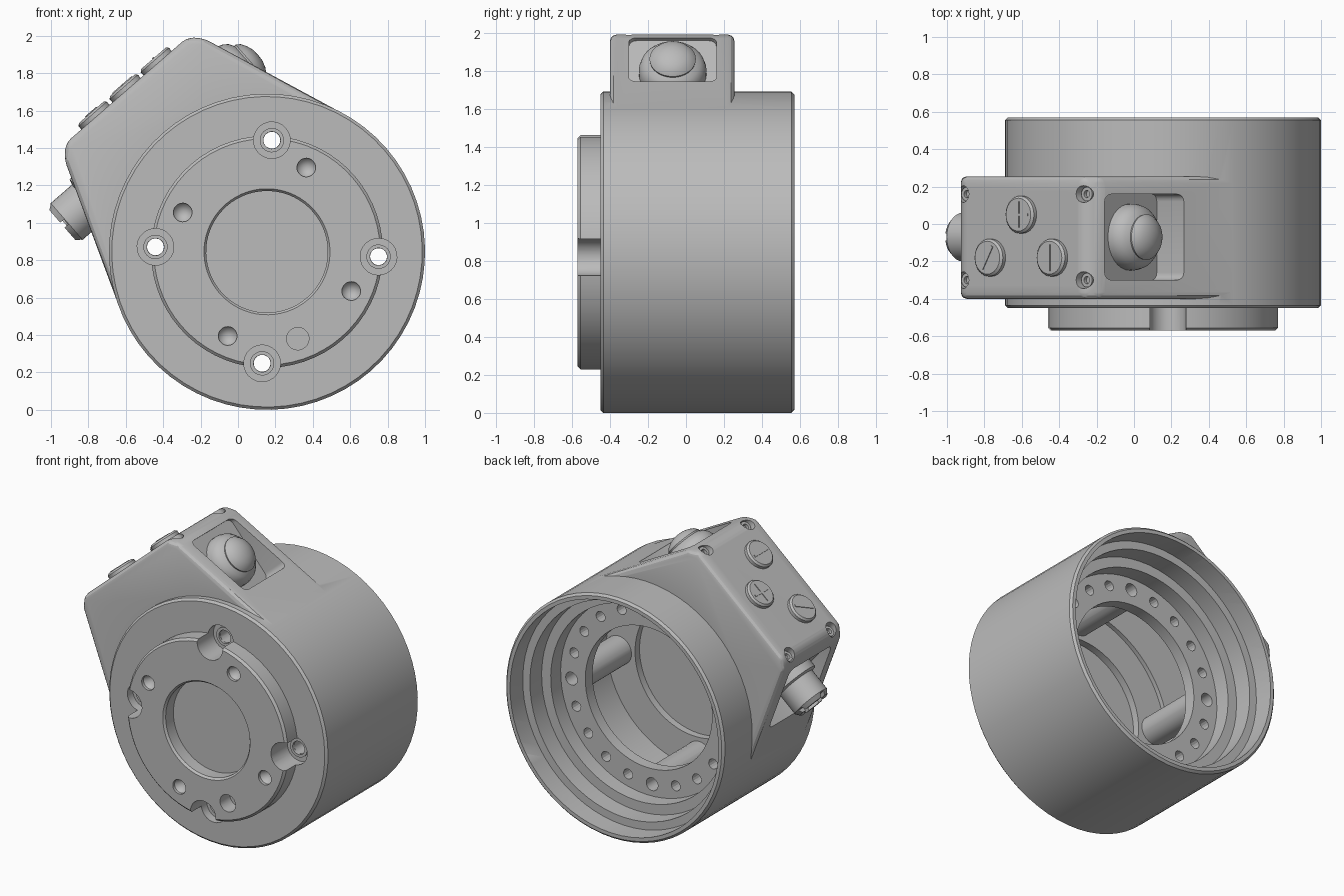
import bpy, bmesh
from math import radians, cos, sin
from mathutils import Matrix, Vector

cube = bpy.data.objects.get("Cube")
if cube:
    bpy.data.objects.remove(cube)

mat = bpy.data.materials.new("plain grey")
mat.use_nodes = True
GREY = (0.5, 0.5, 0.5, 1)
mat.diffuse_color = GREY
mat.node_tree.nodes["Principled BSDF"].inputs["Base Color"].default_value = GREY

# Local frame: x runs along the control panel, z points out through it
FRAME = Matrix.Translation((0.155, 0, 0.845)) @ Matrix.Rotation(radians(-41), 4, 'Y')
ALONG_Y = Matrix.Rotation(radians(-90), 4, 'X')
MID = -0.07      # depth centre of the housing
TOP = 1.145      # height of the control panel
SEAT = 0.482     # distance of the side pocket floors
SIDE_W = 0.825   # height of the side control axes


def finish(name, bm, local=Matrix()):
    bmesh.ops.recalc_face_normals(bm, faces=bm.faces)
    mesh = bpy.data.meshes.new(name)
    bm.to_mesh(mesh)
    bm.free()
    mesh.transform(FRAME @ local)
    mesh.materials.append(mat)
    ob = bpy.data.objects.new(name, mesh)
    bpy.context.collection.objects.link(ob)
    return ob


def lathe(name, profile, local=Matrix(), steps=32):
    """Spin (radius, height) points about z; ends lie on the axis."""
    bm = bmesh.new()
    verts = [bm.verts.new((r, 0, h)) for r, h in profile]
    edges = [bm.edges.new(p) for p in zip(verts, verts[1:])]
    bmesh.ops.spin(bm, geom=verts + edges, cent=(0, 0, 0), axis=(0, 0, 1),
                   angle=radians(360), steps=steps)
    bmesh.ops.remove_doubles(bm, verts=bm.verts, dist=1e-5)
    return finish(name, bm, local)


def rod(name, radius, lo, hi, local=Matrix(), steps=24):
    return lathe(name, [(0, lo), (radius, lo), (radius, hi), (0, hi)], local, steps)


def box(name, lo, hi, local=Matrix(), round_axis=None, radius=0.04):
    bm = bmesh.new()
    bmesh.ops.create_cube(bm, size=1)
    lo, hi = Vector(lo), Vector(hi)
    for v in bm.verts:
        v.co = Vector([(a + b) / 2 + c * (b - a) for a, b, c in zip(lo, hi, v.co)])
    if round_axis is not None:
        edges = [e for e in bm.edges
                 if abs((e.verts[0].co - e.verts[1].co)[round_axis]) > 1e-4]
        bmesh.ops.bevel(bm, geom=edges, offset=radius, segments=4,
                        profile=0.5, affect='EDGES')
    return finish(name, bm, local)


def combine(target, tool, operation):
    """Apply a boolean and discard the tool."""
    mod = target.modifiers.new("bool", 'BOOLEAN')
    mod.object, mod.operation, mod.solver = tool, operation, 'EXACT'
    bpy.context.view_layer.update()
    graph = bpy.context.evaluated_depsgraph_get()
    mesh = bpy.data.meshes.new_from_object(target.evaluated_get(graph))
    target.modifiers.clear()
    target.data = mesh
    bpy.data.objects.remove(tool)


def around(degrees, radius):
    """Axis parallel to y, at an angle and radius from the body centre."""
    a = radians(degrees)
    return Matrix.Translation((radius * cos(a), 0, radius * sin(a))) @ ALONG_Y


# Round body with the raised front flange and its shallow central recess
body = lathe("round_body", [
    (0, -.47), (.325, -.47), (.325, -.555), (.337, -.57), (.605, -.57), (.62, -.555),
    (.62, -.45), (.83, -.45), (.845, -.435), (.845, .555), (.83, .57), (0, .57)],
    ALONG_Y, 64)

# Control housing, tangent to the body on both sides, with cut upper corners
half = [(.6, 0), (.79, .296), (.493, 1.085), (.43, TOP)]
bm = bmesh.new()
outline = half + [(-u, w) for u, w in reversed(half)]
base = bm.faces.new([bm.verts.new((u, -.40, w)) for u, w in outline])
ext = bmesh.ops.extrude_face_region(bm, geom=[base])["geom"]
bmesh.ops.translate(bm, vec=(0, .655, 0),
                    verts=[g for g in ext if isinstance(g, bmesh.types.BMVert)])
bmesh.ops.recalc_face_normals(bm, faces=bm.faces)
rounded = [e for e in bm.edges if max(v.co.z for v in e.verts) > .5]
bmesh.ops.bevel(bm, geom=rounded, offset=.035, segments=3, profile=.5, affect='EDGES')
combine(body, finish("housing", bm), 'UNION')

# Stepped rear opening, inner ring and cavity
combine(body, lathe("cavity", [
    (0, -.38), (.47, -.38), (.47, -.33), (.69, -.33), (.69, .11), (.49, .11), (.49, .19),
    (.68, .19), (.68, .3), (.75, .3), (.75, .43), (.805, .43), (.805, .6), (0, .6)],
    ALONG_Y, 64), 'DIFFERENCE')
combine(body, box("housing_cavity", (-.4, -.3, 0), (.4, .08, 1)), 'DIFFERENCE')

# Side pockets
for s in (-1, 1):
    ends = sorted((s * SEAT, s * 1.1))
    combine(body, box("pocket", (ends[0], MID - .23, .605), (ends[1], MID + .23, 1.055),
                      round_axis=0), 'DIFFERENCE')

# Four bolt posts with counterbores, drilled right through
for k in range(4):
    at = around(46.5 + 90 * k, .597)
    combine(body, rod("post", .1, -.35, .13, at), 'UNION')
    combine(body, rod("counterbore", .098, -.7, -.39, at), 'DIFFERENCE')
    combine(body, rod("bolt_hole", .045, -.5, .4, at), 'DIFFERENCE')
    # Drilled dimples in the flange
    dimple = lathe("dimple", [(0, -.7), (.05, -.7), (.05, -.55), (0, -.48)],
                   around(24 + 90 * k, .497), 24)
    combine(body, dimple, 'DIFFERENCE')
combine(body, rod("locating_hole", .06, -.7, -.46, around(-111.5, .493)), 'DIFFERENCE')

# Small holes in the rear ring
for k in range(20):
    if k % 5:
        combine(body, rod("ring_hole", .035, .06, .25, around(46.5 + 18 * k, .597), 14),
                'DIFFERENCE')

# Panel screws sunk in the housing corners
for u in (-.425, .425):
    for y in (MID - .23, MID + .23):
        at = Matrix.Translation((u, y, 0))
        combine(body, rod("screw_hole", .045, 1.08, 1.3, at, 20), 'DIFFERENCE')
        lathe("panel_screw", [(0, 1.075), (.038, 1.075), (.038, 1.11), (.02, 1.11),
                              (.02, 1.09), (0, 1.09)], at, 20)

# Washers at the bottom of the counterbores
for k in range(4):
    lathe("bolt_washer", [(.046, -.385), (.065, -.385), (.065, -.405),
                          (.046, -.405), (.046, -.385)], around(46.5 + 90 * k, .597), 24)

# Three push buttons with thin symbol bars
for u, y, bars in ((-.22, -.18, (60,)), (0, .05, (0, 90)), (.22, -.18, (90,))):
    at = Matrix.Translation((u, y, TOP))
    lathe("push_button", [(0, -.02), (.1, -.02), (.1, .022), (.088, .034), (0, .034)], at)
    for turn in bars:
        box("button_symbol", (-.07, -.007, .03), (.07, .007, .039),
            at @ Matrix.Rotation(radians(turn), 4, 'Z'))

# Domed button in the right pocket
to_right = Matrix.Translation((SEAT, MID, SIDE_W)) @ Matrix.Rotation(radians(90), 4, 'Y')
lathe("domed_button", [(0, -.01), (.178, -.01), (.178, .03), (.168, .065), (.147, .092),
                       (.12, .108), (.122, .118), (.105, .14), (.075, .158), (.04, .17),
                       (0, .173)], to_right)

# Socket connector in the left pocket
to_left = Matrix.Translation((-SEAT, MID, SIDE_W)) @ Matrix.Rotation(radians(-90), 4, 'Y')
connector = lathe("socket_connector", [
    (0, -.01), (.16, -.01), (.16, .06), (.13, .07), (.13, .22), (.108, .25),
    (.075, .25), (.075, .19), (0, .19)], to_left)
for turn in (0, 90):
    combine(connector, box("key_slot", (-.2, -.018, .225), (.2, .018, .3),
                           to_left @ Matrix.Rotation(radians(turn), 4, 'Z')), 'DIFFERENCE')
rod("socket_pin", .03, .18, .235, to_left, 16)

# Smooth curved faces and keep edges sharp
for ob in bpy.context.scene.objects:
    ob.select_set(ob.type == 'MESH')
bpy.context.view_layer.objects.active = body
bpy.ops.object.shade_smooth_by_angle(angle=radians(25))
